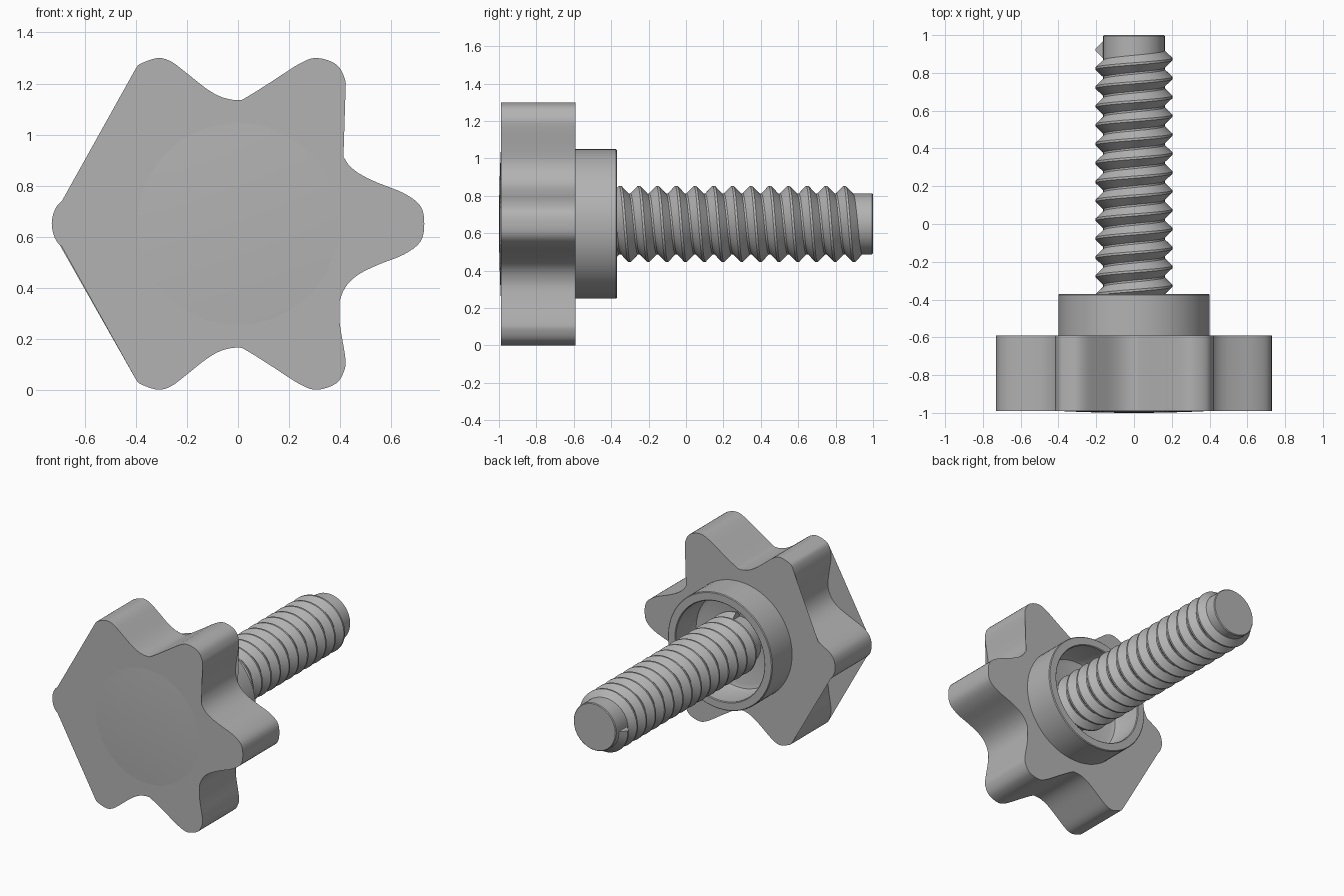
import bpy, bmesh, math
from mathutils import Vector

cube = bpy.data.objects.get("Cube")
if cube:
    bpy.data.objects.remove(cube, do_unlink=True)

MID = 0.65                       # height of the screw axis
FRONT, BACK = -0.99, -0.59       # knob thickness

grey = bpy.data.materials.new("grey")
grey.use_nodes = True
grey.diffuse_color = (0.45, 0.45, 0.45, 1)
grey.node_tree.nodes["Principled BSDF"].inputs["Base Color"].default_value = (0.45, 0.45, 0.45, 1)


def finish(name, bm, angle=35):
    """Turn a bmesh into a smooth-shaded grey object."""
    mesh = bpy.data.meshes.new(name)
    bm.to_mesh(mesh)
    bm.free()
    mesh.materials.append(grey)
    obj = bpy.data.objects.new(name, mesh)
    bpy.context.collection.objects.link(obj)
    bpy.ops.object.select_all(action='DESELECT')
    obj.select_set(True)
    bpy.context.view_layer.objects.active = obj
    bpy.ops.object.shade_smooth_by_angle(angle=math.radians(angle))
    return obj


def lathe(name, profile, steps=64):
    """Revolve (radius, y) points around the screw axis."""
    bm = bmesh.new()
    verts = [bm.verts.new((r, y, MID)) for r, y in profile]
    edges = [bm.edges.new(pair) for pair in zip(verts, verts[1:])]
    bmesh.ops.spin(bm, geom=verts + edges, cent=(0, 0, MID), axis=(0, 1, 0),
                   angle=math.tau, steps=steps, use_merge=True)
    bmesh.ops.remove_doubles(bm, verts=bm.verts, dist=0.0001)
    bmesh.ops.recalc_face_normals(bm, faces=bm.faces)
    return finish(name, bm)


def smooth_loop(points, cuts=4):
    """Closed Catmull-Rom curve through the points."""
    out, n = [], len(points)
    for i in range(n):
        a, b, c, d = (Vector(points[(i + k) % n]) for k in (-1, 0, 1, 2))
        for s in range(cuts):
            t = s / cuts
            out.append(0.5 * (2 * b + (c - a) * t + (2 * a - 5 * b + 4 * c - d) * t * t
                              + (3 * b - a - 3 * c + d) * t ** 3))
    return out


# Star knob: upper half of the outline (x, height above axis), mirrored below
half = [(.73, 0), (.715, .07), (.65, .12), (.55, .16), (.47, .2), (.42, .25), (.395, .32),
        (.4, .4), (.42, .52), (.418, .57), (.385, .625), (.31, .65), (.245, .63),
        (.14, .563), (.035, .497), (0, .485),
        (-.06, .495), (-.12, .527), (-.2, .59), (-.26, .635), (-.31, .65), (-.365, .635),
        (-.4, .61), (-.418, .53), (-.4, .4), (-.395, .32), (-.42, .25), (-.47, .2),
        (-.55, .16), (-.64, .12), (-.69, .09), (-.718, .055), (-.73, 0)]
outline = smooth_loop(half + [(x, -z) for x, z in half[-2:0:-1]])


def in_left_valley(p):
    """True between the left lobes, inside the straight web edge."""
    if p.x > -0.38 and abs(p.y) > 0.6 or p.x > -0.35:
        return False
    edge_x = -0.4 - (0.61 - abs(p.y)) * 0.29 / 0.52
    return 0.09 < abs(p.y) < 0.605 and p.x > edge_x + 0.001


bm = bmesh.new()
front = [bm.verts.new((p.x, FRONT, MID + p.y)) for p in outline]
back = [bm.verts.new((p.x, BACK, MID + p.y)) for p in outline]
n = len(outline)
for i in range(n):
    j = (i + 1) % n
    bm.faces.new((front[i], back[i], back[j], front[j]))
# Caps: both left valleys are webbed in front, only the lower one behind
bm.faces.new([v for v, p in zip(front, outline) if not in_left_valley(p)])
bm.faces.new([v for v, p in zip(back, outline) if not (p.y < 0 and in_left_valley(p))][::-1])
bmesh.ops.triangulate(bm, faces=[f for f in bm.faces if len(f.verts) > 4])
finish("star_knob", bm)

# Shallow dome on the front face
lathe("front_dome", [(0.395 * k / 8, -1 + 0.01 * (k / 8) ** 2) for k in range(9)])

# Hollow collar behind the knob
lathe("collar", [(.4, BACK), (.4, -.375), (.395, -.37), (.345, -.37), (.34, -.375),
                 (.34, -.55), (.327, -.578), (.3, BACK + .002), (0, BACK + .002)])

# Screw core with plain tip
lathe("screw_core", [(0, BACK), (.163, BACK), (.163, .995), (.158, 1), (0, 1)], 48)

# Right-handed helical thread
PITCH, START, END, SEG = 0.1, -0.6, 0.875, 40
profile = [(.16, 0), (.204, .042), (.204, .054), (.16, .096)]
bm = bmesh.new()
rings = []
for i in range(int((END - START) / PITCH * SEG) + 1):
    t = math.tau * i / SEG
    y0 = START + PITCH * i / SEG
    rings.append([bm.verts.new((r * math.sin(t), y0 + dy, MID + r * math.cos(t)))
                  for r, dy in profile])
for a, b in zip(rings, rings[1:]):
    for k in range(3):
        bm.faces.new((a[k], b[k], b[k + 1], a[k + 1]))
bm.faces.new(rings[0])
bm.faces.new(rings[-1][::-1])
bmesh.ops.recalc_face_normals(bm, faces=bm.faces)
# The open ribbon must face away from the axis
probe = max(bm.faces, key=lambda f: f.calc_center_median().z)
if probe.normal.z < 0:
    bmesh.ops.reverse_faces(bm, faces=bm.faces)
finish("screw_thread", bm, 30)
